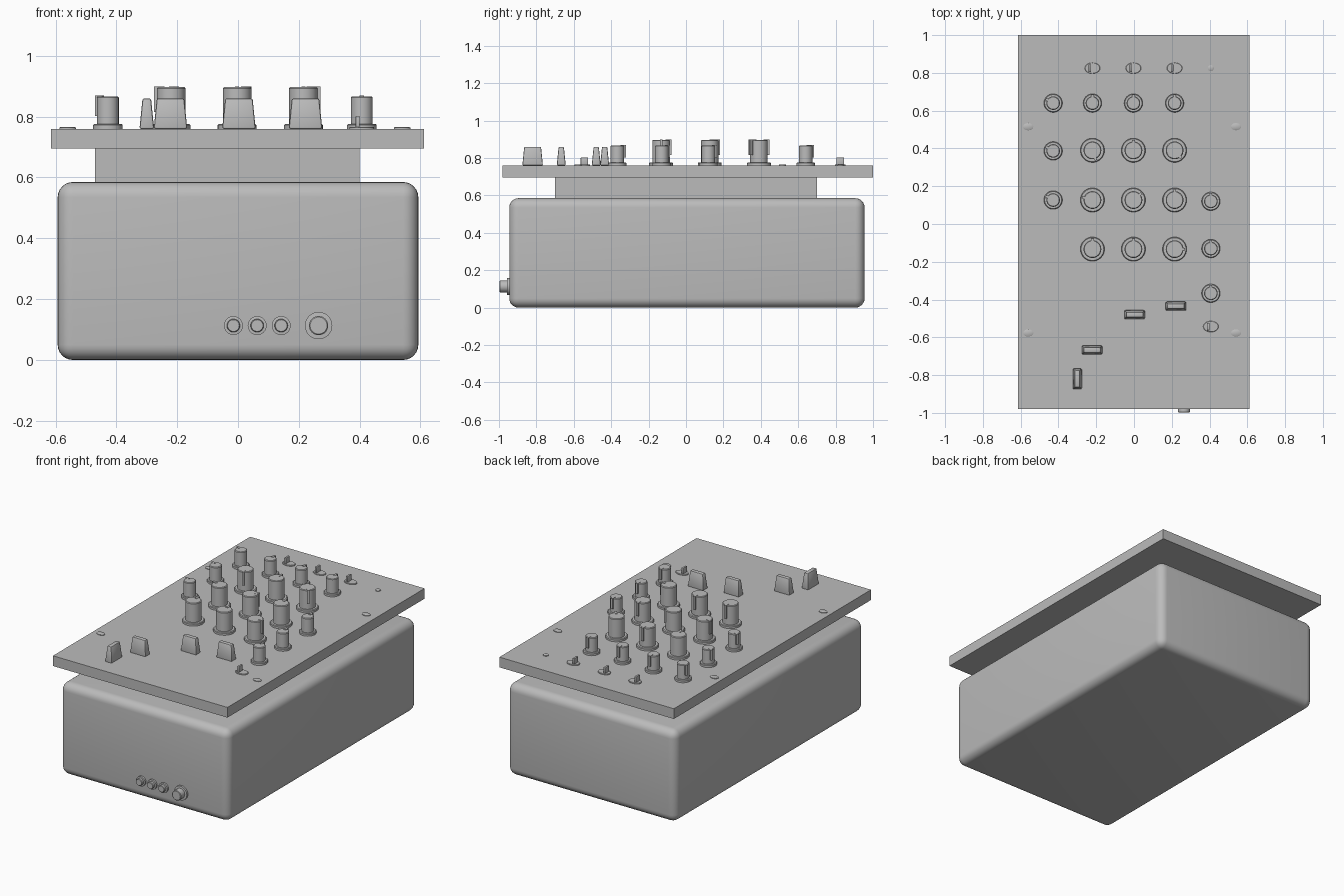
import bpy, bmesh, math
from mathutils import Matrix, Vector

cube = bpy.data.objects.get("Cube")
if cube:
    bpy.data.objects.remove(cube, do_unlink=True)

grey = bpy.data.materials.new("plain grey")
grey.use_nodes = True
color = (0.5, 0.5, 0.5, 1)
grey.diffuse_color = color
grey.node_tree.nodes["Principled BSDF"].inputs["Base Color"].default_value = color

TOP = 0.76  # upper surface of the panel


def finish(name, bm, smooth=True):
    bmesh.ops.recalc_face_normals(bm, faces=bm.faces)
    mesh = bpy.data.meshes.new(name)
    bm.to_mesh(mesh)
    bm.free()
    mesh.materials.append(grey)
    obj = bpy.data.objects.new(name, mesh)
    bpy.context.collection.objects.link(obj)
    if smooth:
        bpy.ops.object.select_all(action='DESELECT')
        obj.select_set(True)
        bpy.context.view_layer.objects.active = obj
        bpy.ops.object.shade_smooth_by_angle(angle=math.radians(35))
    return obj


def add_box(bm, lo, hi, taper=0.0, bevel=0.0, segments=2):
    """Box between two corners; the top may shrink inward by taper."""
    lo, hi = Vector(lo), Vector(hi)
    mid, size = (lo + hi) / 2, hi - lo
    verts = bmesh.ops.create_cube(bm, size=1)["verts"]
    for v in verts:
        inset = 2 * taper if v.co.z > 0 else 0
        v.co = mid + Vector((v.co.x * (size.x - inset), v.co.y * (size.y - inset), v.co.z * size.z))
    if bevel:
        edges = list({e for v in verts for e in v.link_edges})
        bmesh.ops.bevel(bm, geom=edges, offset=bevel, segments=segments,
                        profile=0.5, affect='EDGES')


def add_lathe(bm, profile, matrix, sides=32):
    """Spin (radius, height) pairs into a closed solid."""
    rings = []
    for r, h in profile:
        rings.append([bm.verts.new(matrix @ Vector((r * math.cos(a), r * math.sin(a), h)))
                      for a in (2 * math.pi * i / sides for i in range(sides))])
    for a, b in zip(rings, rings[1:]):
        for i in range(sides):
            j = (i + 1) % sides
            bm.faces.new((a[i], a[j], b[j], b[i]))
    bm.faces.new(rings[0])
    bm.faces.new(rings[-1])


def knob(name, x, y, flange, radius, height, angle):
    bm = bmesh.new()
    add_lathe(bm, [(flange, 0), (flange, 0.012), (flange - 0.004, 0.016), (radius, 0.016),
                   (radius, height - 0.004), (radius - 0.004, height)], Matrix())
    # pointer ridge on the upper side
    add_box(bm, (radius * 0.5, -0.007, height * 0.4), (radius + 0.009, 0.007, height + 0.002))
    obj = finish(name, bm)
    obj.location = (x, y, TOP)
    obj.rotation_euler.z = math.radians(angle)


# rounded case
bm = bmesh.new()
add_box(bm, (-0.593, -0.945, 0), (0.593, 0.955, 0.585), bevel=0.05, segments=6)
finish("case", bm)

# circuit block and top panel
for name, lo, hi in (("inner_block", (-0.47, -0.7, 0.57), (0.40, 0.7, 0.70)),
                     ("top_panel", (-0.615, -0.98, 0.695), (0.612, 1.0, TOP))):
    bm = bmesh.new()
    add_box(bm, lo, hi)
    finish(name, bm, smooth=False)

# large knobs, three by three, with pointer directions
columns = (-0.22, -0.003, 0.215)
for y, angles in ((0.39, (-70, 90, -50)), (0.127, (165, 40, 90)), (-0.133, (90, 90, 0))):
    for x, angle in zip(columns, angles):
        knob("large_knob", x, y, 0.064, 0.047, 0.137, angle)

# small knobs
places = [(x, 0.64) for x in columns] + [(-0.428, y) for y in (0.64, 0.387, 0.127)]
places += [(0.407, y) for y in (0.12, -0.13, -0.367)]
for x, y in places:
    knob("small_knob", x, y, 0.049, 0.036, 0.107, 150 if x < -0.4 else 90)

# tapered switch caps, one turned sideways
for x, y, turn in ((0.222, -0.435, 0), (0.003, -0.48, 0), (-0.222, -0.667, 0), (-0.3, -0.82, 90)):
    bm = bmesh.new()
    add_box(bm, (-0.055, -0.024, 0), (0.055, 0.024, 0.1), taper=0.010, bevel=0.006)
    cap = finish("switch_cap", bm)
    cap.location = (x, y, TOP)
    cap.rotation_euler.z = math.radians(turn)

# low toggles: oval plate and upright tab
for x, y in [(c, 0.825) for c in columns] + [(0.407, -0.543)]:
    bm = bmesh.new()
    add_lathe(bm, [(1, 0), (1, 0.004), (0.94, 0.006)], Matrix.Diagonal((0.041, 0.029, 1, 1)), 24)
    add_box(bm, (-0.02, -0.02, 0), (-0.007, 0.02, 0.042), bevel=0.002)
    finish("toggle", bm).location = (x, y, TOP)

# panel screws and indicator light
for x in (-0.56, 0.54):
    for y in (0.515, -0.577):
        bm = bmesh.new()
        add_lathe(bm, [(1, 0), (1, 0.004), (0.85, 0.006)], Matrix.Diagonal((0.027, 0.019, 1, 1)), 24)
        finish("panel_screw", bm).location = (x, y, TOP)
bm = bmesh.new()
add_lathe(bm, [(0.016, 0), (0.016, 0.004), (0.01, 0.007)], Matrix(), 20)
finish("indicator_light", bm).location = (0.407, 0.825, TOP)

# sockets on the front wall
for x, r, depth in ((-0.015, 0.031, 0.03), (0.063, 0.031, 0.03), (0.142, 0.031, 0.03), (0.265, 0.045, 0.053)):
    bm = bmesh.new()
    add_lathe(bm, [(r, -0.01), (r, 0.012), (r * 0.7, 0.013), (r * 0.7, depth - 0.003),
                   (r * 0.62, depth)], Matrix())
    socket = finish("front_socket", bm)
    socket.location = (x, -0.945, 0.113)
    socket.rotation_euler.x = math.radians(90)
